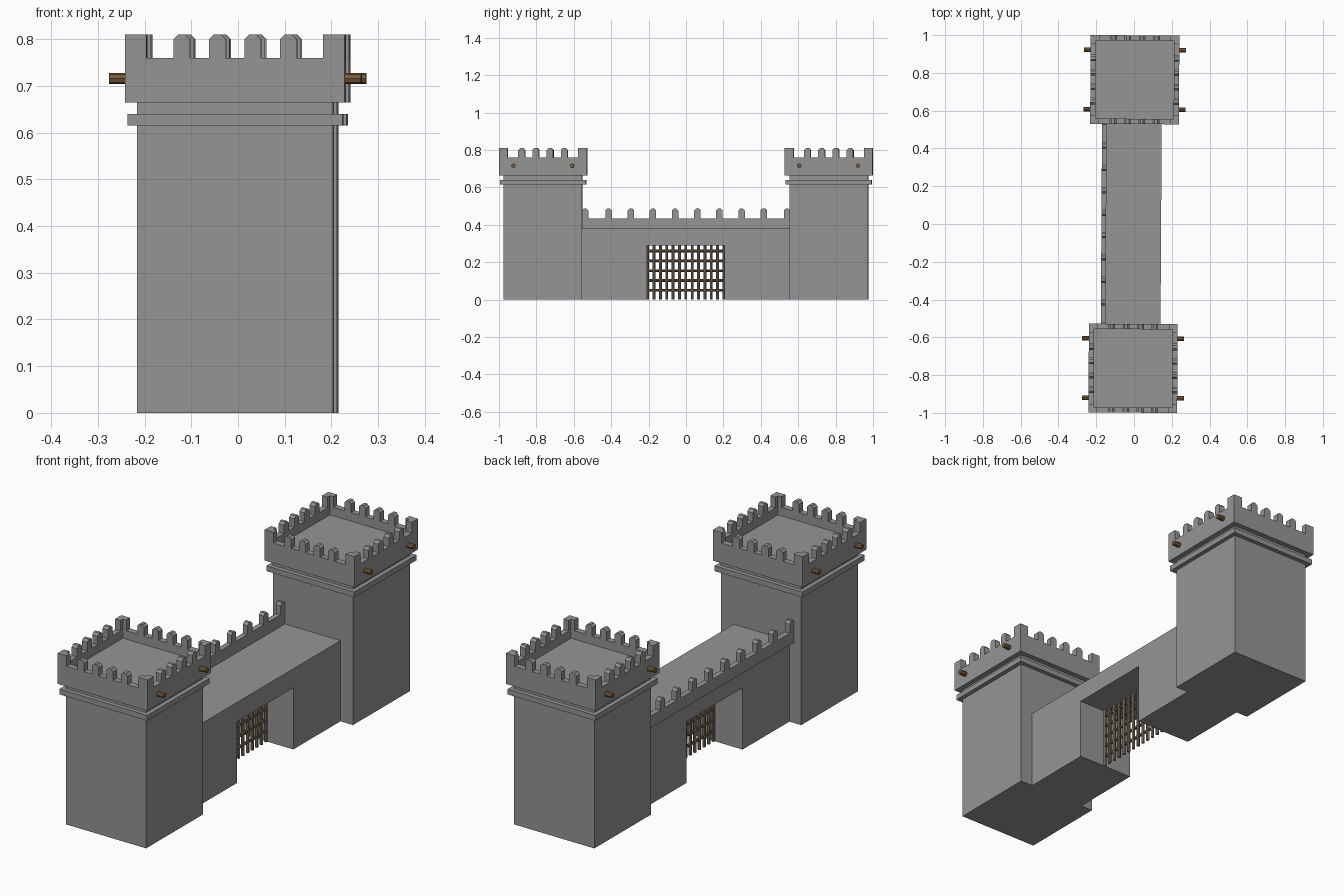
import bpy, bmesh, math
from mathutils import Matrix, Vector

if "Cube" in bpy.data.objects:
    bpy.data.objects.remove(bpy.data.objects["Cube"])

# the whole gatehouse sits very slightly turned on its base
PLACE = Matrix.Translation((-0.0005, 0, 0)) @ Matrix.Rotation(-0.006, 4, 'Z')
TOWER_Y = 0.764


def material(name, rgb):
    m = bpy.data.materials.new(name)
    m.diffuse_color = (*rgb, 1)
    m.use_nodes = True
    m.node_tree.nodes["Principled BSDF"].inputs["Base Color"].default_value = m.diffuse_color
    return m


stone = material("stone", (0.3, 0.3, 0.3))
wood = material("wood", (0.2, 0.105, 0.04))
bar_wood = material("weathered_bars", (0.25, 0.21, 0.17))


def finish(name, bm, mat=stone):
    bmesh.ops.recalc_face_normals(bm, faces=bm.faces)
    me = bpy.data.meshes.new(name)
    bm.to_mesh(me)
    bm.free()
    ob = bpy.data.objects.new(name, me)
    ob.matrix_world = PLACE
    bpy.context.collection.objects.link(ob)
    me.materials.append(mat)
    return ob


def prism(bm, pts, direction):
    """Extrude a closed outline of 3D points along a vector."""
    f = bm.faces.new([bm.verts.new(p) for p in pts])
    new = bmesh.ops.extrude_face_region(bm, geom=[f], use_keep_orig=True)["geom"]
    bmesh.ops.translate(bm, vec=direction,
                        verts=[v for v in new if isinstance(v, bmesh.types.BMVert)])


def box(bm, x0, x1, y0, y1, z0, z1):
    prism(bm, [(x0, y0, z0), (x1, y0, z0), (x1, y1, z0), (x0, y1, z0)], Vector((0, 0, z1 - z0)))


def rod(bm, centre, axis, radius, length, sides=8):
    rot = Vector((0, 0, 1)).rotation_difference(Vector(axis)).to_matrix().to_4x4()
    bmesh.ops.create_cone(bm, cap_ends=True, segments=sides, radius1=radius, radius2=radius,
                          depth=length, matrix=Matrix.Translation(centre) @ rot)


def merlon(bm, x0, thick, y, w, z0, z1, c):
    """Merlon with chamfered shoulders, facing the x axis."""
    h = w / 2
    prof = [(-h, z0), (h, z0), (h, z1 - c), (h - c, z1), (c - h, z1), (-h, z1 - c)]
    prism(bm, [(x0, y + a, z) for a, z in prof], Vector((thick, 0, 0)))


def build_tower(name, cy):
    # square shaft, ledge, neck and hollow parapet as one stepped profile
    prof = [(.2095, 0), (.2095, .615), (.23, .615), (.23, .64), (.2095, .64),
            (.2095, .665), (.235, .665), (.235, .76), (.207, .76), (.207, .72)]
    bm = bmesh.new()
    rings = [[bm.verts.new((sx * h, cy + sy * h, z))
              for sx, sy in ((-1, -1), (1, -1), (1, 1), (-1, 1))] for h, z in prof]
    for a, b in zip(rings, rings[1:]):
        for i in range(4):
            j = (i + 1) % 4
            bm.faces.new((a[i], a[j], b[j], b[i]))
    bm.faces.new(rings[0][::-1])
    bm.faces.new(rings[-1])
    finish(name + "_tower", bm)

    # merlons: four per side plus an L-shaped one at each corner
    bm = bmesh.new()
    for k in range(4):
        side = bmesh.new()
        for i in range(4):
            merlon(side, .207, .028, (i - 1.5) * .076, .035, .755, .81, .01)
        o, n, e = .235, .207, .189
        prism(side, [(o, o, .755), (e, o, .755), (e, n, .755), (n, n, .755),
                     (n, e, .755), (o, e, .755)], Vector((0, 0, .055)))
        side.transform(Matrix.Translation((0, cy, 0)) @ Matrix.Rotation(k * math.pi / 2, 4, 'Z'))
        tmp = bpy.data.meshes.new("side")
        side.to_mesh(tmp)
        side.free()
        bm.from_mesh(tmp)
        bpy.data.meshes.remove(tmp)
    finish(name + "_tower_merlons", bm)

    # wooden pegs through the parapet
    bm = bmesh.new()
    for sx in (-1, 1):
        for dy in (-.157, .157):
            rod(bm, (sx * .245, cy + dy, .716), (1, 0, 0), .012, .05)
    finish(name + "_tower_pegs", bm, wood)


build_tower("near", -TOWER_Y)
build_tower("far", TOWER_Y)

# curtain wall with gate opening
bm = bmesh.new()
outline = [(-.557, 0), (-.208, 0), (-.208, .29), (.206, .29), (.206, 0),
           (.557, 0), (.557, .38), (-.557, .38)]
prism(bm, [(-.148, y, z) for y, z in outline], Vector((.292, 0, 0)))
finish("curtain_wall", bm)

# wall parapet and merlons, overhanging the outer face
bm = bmesh.new()
box(bm, -.172, -.147, -.557, .557, .379, .435)
for i in range(8):
    merlon(bm, -.172, .025, (i - 3.5) * .1185, .034, .43, .487, .01)
for s in (-1, 1):
    merlon(bm, -.172, .025, s * .54, .034, .43, .487, .01)
finish("wall_battlement", bm)

# portcullis: upright bars and wooden cross bars
bm = bmesh.new()
for i in range(13):
    rod(bm, (.003, -.205 + i * .034, .146), (0, 0, 1), .0075, .292)
finish("portcullis_uprights", bm, bar_wood)
bm = bmesh.new()
for i in range(5):
    rod(bm, (.003, -.001, .05 + i * .0525), (0, 1, 0), .007, .42)
finish("portcullis_cross_bars", bm, wood)
